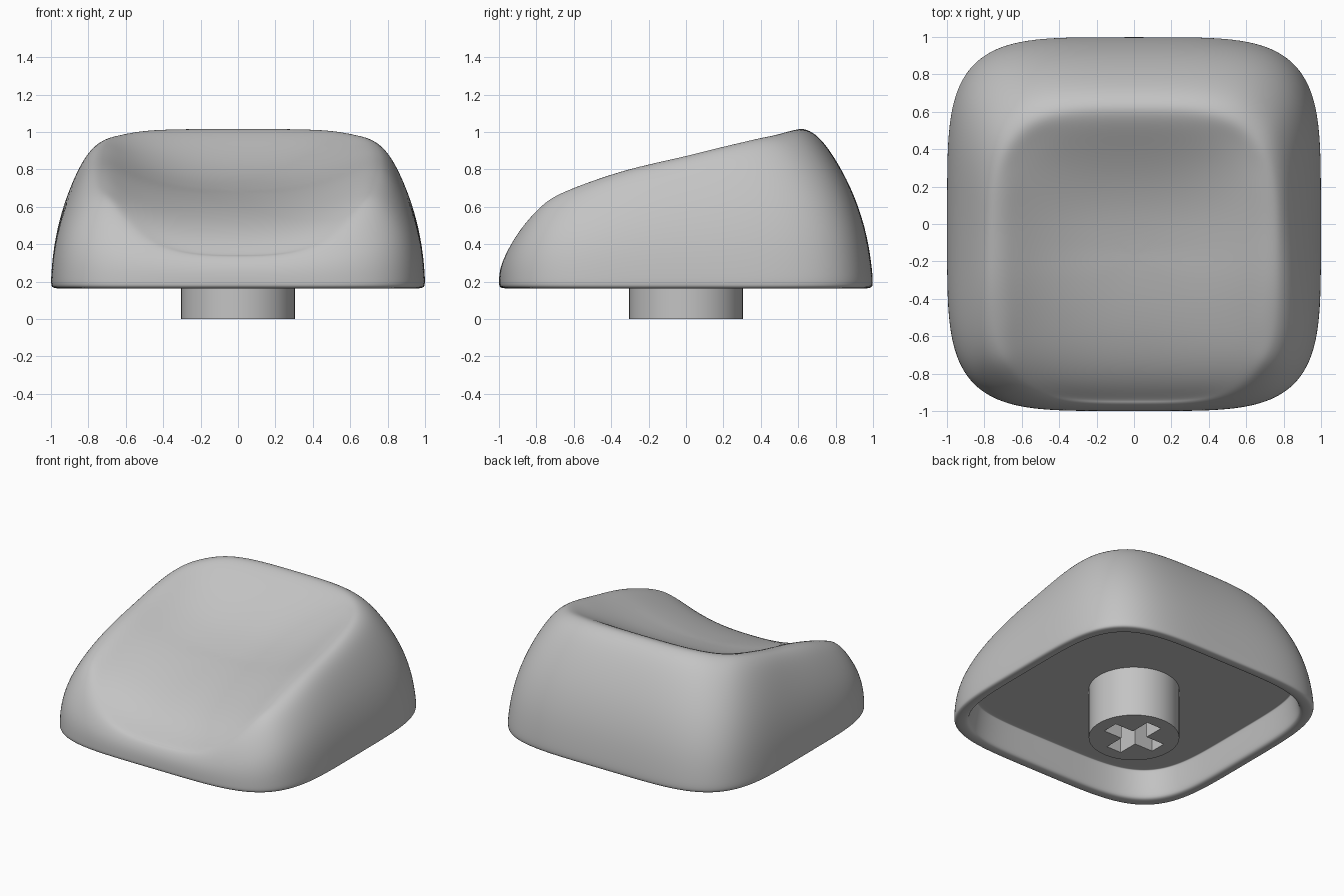
import bpy
import bmesh
from math import sin, cos, pi

if "Cube" in bpy.data.objects:
    bpy.data.objects.remove(bpy.data.objects["Cube"])

SIDES = 64
RIM_Z, CEILING_Z = 0.163, 0.37
MID_Y = -0.165

grey = bpy.data.materials.new("plain grey plastic")
grey.use_nodes = True
grey.diffuse_color = (0.55, 0.55, 0.55, 1)
grey.node_tree.nodes["Principled BSDF"].inputs["Base Color"].default_value = (0.55, 0.55, 0.55, 1)


def lerp(a, b, t):
    return a + (b - a) * t


def sample(points, x):
    """Smooth curve through (x, value) pairs."""
    last = len(points) - 1
    x = min(max(x, points[0][0]), points[last][0])
    i = next(k for k in range(last) if x <= points[k + 1][0])

    def slope(k):
        (xa, va), (xb, vb) = points[max(k - 1, 0)], points[min(k + 1, last)]
        return (vb - va) / (xb - xa)

    (x0, v0), (x1, v1) = points[i], points[i + 1]
    w = x1 - x0
    t = (x - x0) / w
    ease = t * t * (3 - 2 * t)
    bend = w * t * (1 - t) * (slope(i) * (1 - t) - slope(i + 1) * t)
    return lerp(v0, v1, ease) + bend


def squircle(angle, power):
    """Point on a unit rounded square."""
    c, s = cos(angle), sin(angle)
    r = (abs(c) ** power + abs(s) ** power) ** (-1 / power)
    return r * c, r * s


# Height along y of the side ridges and of the dished centre line
RIDGE = [(-0.95, 0.435), (-0.9, 0.51), (-0.8, 0.60), (-0.7, 0.66), (-0.5, 0.737),
         (-0.3, 0.80), (0, 0.87), (0.2, 0.92), (0.45, 0.985), (0.55, 1.012), (0.62, 1.02)]
DISH = [(-0.95, 0.33), (-0.85, 0.435), (-0.7, 0.525), (-0.5, 0.60), (-0.3, 0.655),
        (-0.1, 0.70), (0.1, 0.76), (0.3, 0.85), (0.45, 0.94), (0.55, 1.0), (0.62, 1.02)]


def top_height(x, y):
    side = min(1, abs(x) / 0.68) ** 2.5
    return lerp(sample(DISH, y), sample(RIDGE, y), side)


def flat_ring(scale, z):
    return [(scale * x, scale * y, z) for x, y in outline]


angles = [2 * pi * i / SIDES for i in range(SIDES)]
outline = [squircle(a, 4.6) for a in angles]
crest = [(0.755 * x, 0.775 * y + MID_Y) for x, y in (squircle(a, 3.6) for a in angles)]

# Hollow underside and rounded lip, from the ceiling outwards
rings = [flat_ring(s, z) for s, z in [
    (0.5, CEILING_Z), (0.88, CEILING_Z), (0.893, CEILING_Z), (0.895, CEILING_Z - 0.015),
    (0.915, RIM_Z + 0.03), (0.925, RIM_Z), (0.988, RIM_Z), (1.0, RIM_Z + 0.015)]]

# Curved outer walls rising to the crest, fuller towards the front
for u, v in [(0.005, 0.06), (0.07, 0.3), (0.24, 0.56), (0.49, 0.79),
             (0.71, 0.935), (0.87, 0.99), (1, 1.005)]:
    ring = []
    for angle, (bx, by), (cx, cy) in zip(angles, outline, crest):
        inset = u ** (1 + 0.4 * ((1 - sin(angle)) / 2) ** 2)
        ring.append((lerp(bx, cx, inset), lerp(by, cy, inset), lerp(0.19, top_height(cx, cy), v)))
    rings.append(ring)

# Dished top surface
for t in (0.08, 0.18, 0.3, 0.44, 0.58, 0.72, 0.88):
    ring = []
    for cx, cy in crest:
        x, y = cx * (1 - t), lerp(cy, MID_Y, t)
        ring.append((x, y, top_height(x, y)))
    rings.append(ring)

bm = bmesh.new()
loops = [[bm.verts.new(p) for p in ring] for ring in rings]
for low, high in zip(loops, loops[1:]):
    for i in range(SIDES):
        j = (i + 1) % SIDES
        bm.faces.new((low[i], low[j], high[j], high[i]))
for loop, centre in ((loops[0], (0, 0, CEILING_Z)), (loops[-1], (0, MID_Y, top_height(0, MID_Y)))):
    hub = bm.verts.new(centre)
    for i in range(SIDES):
        bm.faces.new((loop[i], loop[(i + 1) % SIDES], hub))
bmesh.ops.recalc_face_normals(bm, faces=bm.faces)
for face in bm.faces:
    face.smooth = True
mesh = bpy.data.meshes.new("cap_shell")
bm.to_mesh(mesh)
bm.free()
mesh.materials.append(grey)
shell = bpy.data.objects.new("cap_shell", mesh)
bpy.context.collection.objects.link(shell)
subdivision = shell.modifiers.new("rounding", "SUBSURF")
subdivision.levels = subdivision.render_levels = 2

# Round stem with a cross-shaped socket
LONG, THIN = 0.21, 0.06
quarter = [(LONG, -THIN), (LONG, THIN), (THIN, THIN)]
cross = []
for turn in range(4):
    c, s = round(cos(turn * pi / 2)), round(sin(turn * pi / 2))
    cross += [(c * x - s * y, s * x + c * y) for x, y in quarter]
circle = [(0.304 * cos(2 * pi * i / 64), 0.304 * sin(2 * pi * i / 64)) for i in range(64)]

curve = bpy.data.curves.new("stem", "CURVE")
curve.dimensions = "2D"
curve.fill_mode = "BOTH"
curve.extrude = CEILING_Z / 2
for path in (circle, cross):
    spline = curve.splines.new("POLY")
    spline.points.add(len(path) - 1)
    for point, (x, y) in zip(spline.points, path):
        point.co = (x, y, 0, 1)
    spline.use_cyclic_u = True
curve.materials.append(grey)
stem = bpy.data.objects.new("stem", curve)
stem.location.z = CEILING_Z / 2
bpy.context.collection.objects.link(stem)

bpy.ops.object.select_all(action="DESELECT")
stem.select_set(True)
bpy.context.view_layer.objects.active = stem
bpy.ops.object.convert(target="MESH")
bpy.ops.object.shade_smooth_by_angle()
